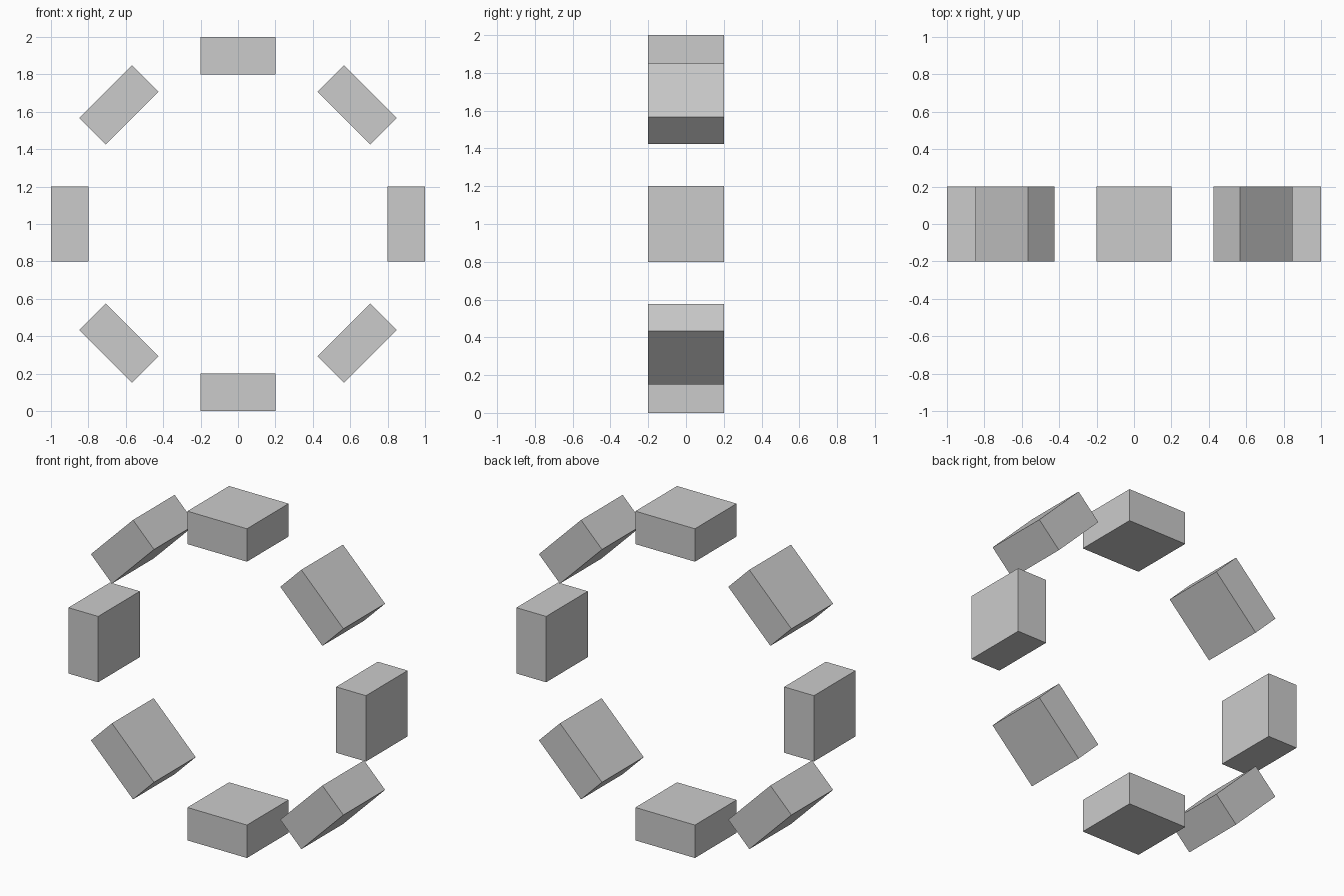
import bpy
from math import cos, sin, tau

if "Cube" in bpy.data.objects:
    bpy.data.objects.remove(bpy.data.objects["Cube"])

COUNT = 8
RADIUS = 0.9                 # ring centre to block centre
SIZE = (0.2, 0.4, 0.4)       # radial, depth, tangential

# Ring of identical blocks standing upright, each turned to face the centre
for i in range(COUNT):
    a = tau * i / COUNT
    bpy.ops.mesh.primitive_cube_add(
        size=1,
        location=(RADIUS * cos(a), 0, 1 + RADIUS * sin(a)),
        rotation=(0, -a, 0))
    block = bpy.context.object
    block.name = f"ring_block_{i + 1}"
    block.scale = SIZE
    bpy.ops.object.transform_apply(location=False, rotation=False, scale=True)
